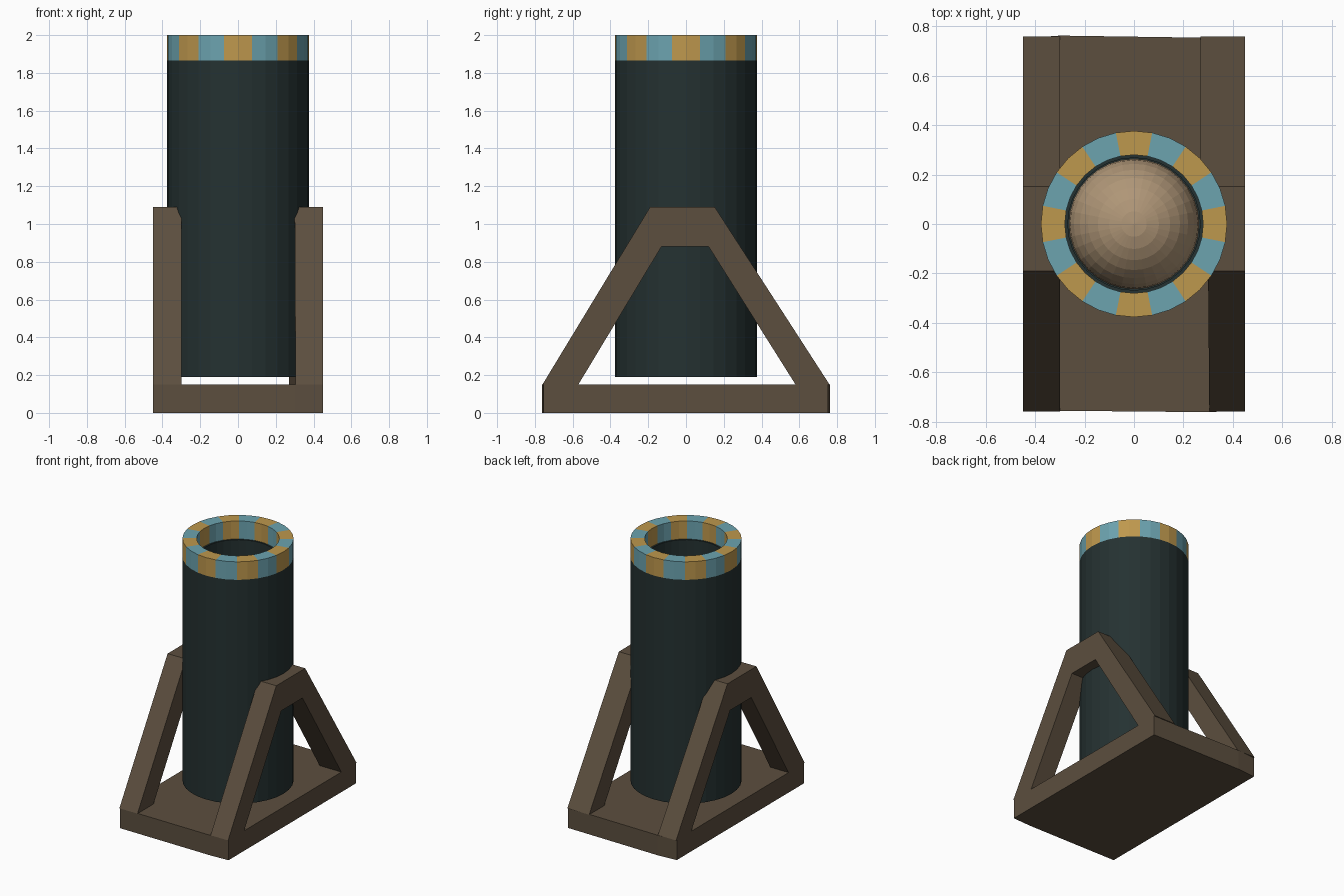
import bpy, bmesh, math

if "Cube" in bpy.data.objects:
    bpy.data.objects.remove(bpy.data.objects["Cube"])


def material(name, rgb):
    m = bpy.data.materials.new(name)
    m.diffuse_color = (*rgb, 1)
    m.use_nodes = True
    m.node_tree.nodes["Principled BSDF"].inputs["Base Color"].default_value = m.diffuse_color
    return m


WOOD = material("brown wood", (0.107, 0.077, 0.049))
DARK = material("dark green metal", (0.018, 0.031, 0.031))
YELLOW = material("ochre yellow", (0.515, 0.314, 0.075))
BLUE = material("pale blue", (0.15, 0.366, 0.43))
TAN = material("tan ball", (0.43, 0.305, 0.185))


def finish(bm, name, mats):
    bmesh.ops.recalc_face_normals(bm, faces=bm.faces[:])
    me = bpy.data.meshes.new(name)
    bm.to_mesh(me)
    bm.free()
    for m in mats:
        me.materials.append(m)
    ob = bpy.data.objects.new(name, me)
    bpy.context.collection.objects.link(ob)
    return ob


def lathe(profile, closed, caps=(), n=32):
    """Spin (radius, z) points about z; caps lists profile indices to fill."""
    bm = bmesh.new()
    rings = [[bm.verts.new((r * math.cos(2 * math.pi * i / n),
                            r * math.sin(2 * math.pi * i / n), z)) for i in range(n)]
             for r, z in profile]
    pairs = list(zip(rings, rings[1:]))
    if closed:
        pairs.append((rings[-1], rings[0]))
    for a, b in pairs:
        for i in range(n):
            j = (i + 1) % n
            bm.faces.new((a[i], a[j], b[j], b[i]))
    for c in caps:
        bm.faces.new(rings[c])
    return bm


# Barrel, hollow with a closed floor
R, BORE, LIP = 0.377, 0.268, 1.865
bm = lathe([(R, 0.19), (R, LIP), (BORE, LIP), (BORE, 0.25)], False, (0, 3))
finish(bm, "barrel", [DARK])

# Muzzle ring with sixteen alternating colour sectors
bm = lathe([(R, LIP), (R, 2.0), (0.28, 2.0), (0.28, LIP)], True)
for f in bm.faces:
    c = f.calc_center_median()
    f.material_index = round(math.degrees(math.atan2(c.y, c.x)) / 22.5) % 2
finish(bm, "muzzle_ring", [YELLOW, BLUE])

# Ball resting in the barrel
bm = bmesh.new()
bmesh.ops.create_uvsphere(bm, u_segments=32, v_segments=16, radius=0.264)
bmesh.ops.translate(bm, verts=bm.verts, vec=(0, 0, 0.514))
finish(bm, "ball", [TAN])

# Base plank, slightly rough-hewn ends
bm = bmesh.new()
ends = [(-0.45, -0.755), (0.30, -0.762), (0.45, -0.755),
        (0.45, 0.752), (-0.30, 0.763), (-0.45, 0.752)]
lo, hi = ([bm.verts.new((x, y, z)) for x, y in ends] for z in (0, 0.15))
bm.faces.new(lo)
bm.faces.new(hi)
for i in range(6):
    j = (i + 1) % 6
    bm.faces.new((lo[i], lo[j], hi[j], hi[i]))
finish(bm, "base", [WOOD])

# Side braces: outer and inner outlines in (y, z)
OUTER = [(-0.76, 0.15), (-0.19, 1.09), (0.152, 1.09), (0.76, 0.15)]
INNER = [(-0.57, 0.15), (-0.13, 0.88), (0.12, 0.88), (0.58, 0.15)]


def brace(name, side, inner_x):
    bm = bmesh.new()

    def loop(pts, xs):
        return [bm.verts.new((side * x, y, z)) for x, (y, z) in zip(xs, pts)]

    out_x = [0.45] * 4
    strips = [loop(OUTER, out_x), loop(INNER, out_x),
              loop(INNER, inner_x), loop(OUTER, inner_x)]
    for k in range(4):
        a, b = strips[k], strips[(k + 1) % 4]
        for i in range(3):
            bm.faces.new((a[i], a[i + 1], b[i + 1], b[i]))
    for i in (0, 3):
        bm.faces.new([s[i] for s in strips])
    finish(bm, name, [WOOD])


brace("left_brace", -1, [0.30] * 4)
brace("right_brace", 1, [0.305, 0.30, 0.27, 0.27])
